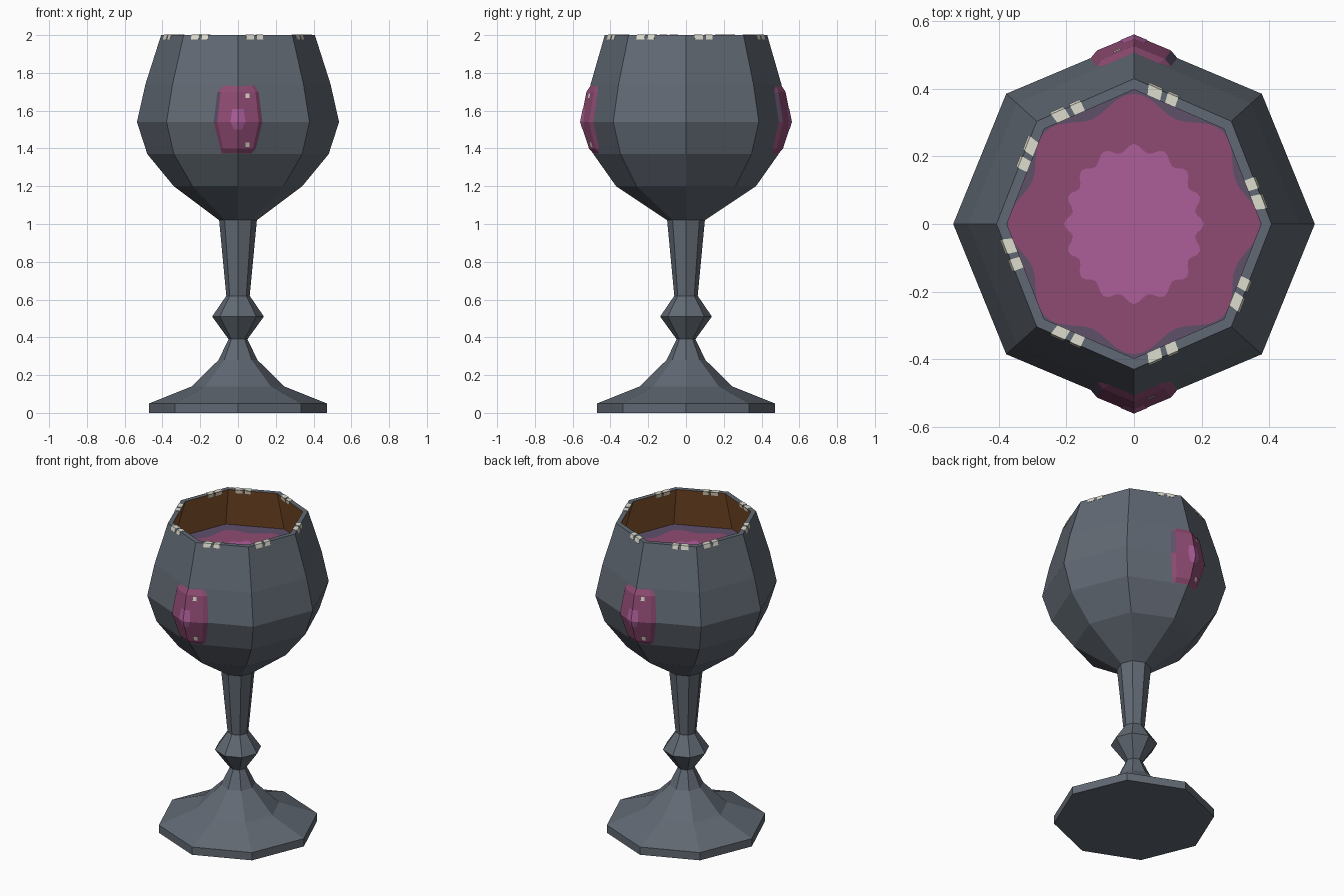
import bpy, bmesh, math
from mathutils import Vector

if "Cube" in bpy.data.objects:
    bpy.data.objects.remove(bpy.data.objects["Cube"])


def mat(name, r, g, b):
    m = bpy.data.materials.new(name)
    lin = [((c / 255 + 0.055) / 1.055) ** 2.4 for c in (r, g, b)]
    m.diffuse_color = (*lin, 1)
    m.use_nodes = True
    m.node_tree.nodes["Principled BSDF"].inputs["Base Color"].default_value = m.diffuse_color
    return m


STONE = mat("grey_stone", 97, 105, 115)
LINING = mat("brown_lining", 138, 87, 46)
LIGHT = mat("light_magenta", 172, 94, 154)
MID = mat("dark_magenta", 143, 75, 115)
EDGE = mat("dusky_purple", 94, 80, 106)
CHIP = mat("pale_chip", 222, 220, 205)


def finish(name, bm, mats):
    me = bpy.data.meshes.new(name)
    bm.to_mesh(me)
    bm.free()
    for m in mats:
        me.materials.append(m)
    ob = bpy.data.objects.new(name, me)
    bpy.context.collection.objects.link(ob)
    return ob


def ring_point(rx, ry, z, k, n=8):
    a = math.tau * k / n
    return Vector((rx * math.cos(a), ry * math.sin(a), z))


def bridge(bm, a, b, mi=0):
    n = len(a)
    for k in range(n):
        f = bm.faces.new((a[k], a[(k + 1) % n], b[(k + 1) % n], b[k]))
        f.material_index = mi


# Goblet body: eight-sided profile (rx, ry, z), last band is the lining
profile = [(.47, .47, 0), (.47, .47, .05), (.245, .245, .14), (.103, .103, .28),
           (.05, .05, .39), (.137, .137, .51), (.062, .062, .62), (.1, .1, 1.02),
           (.34, .37, 1.2), (.48, .49, 1.37), (.535, .545, 1.54), (.49, .505, 1.74),
           (.407, .43, 2.0), (.376, .398, 2.0), (.455, .472, 1.74)]
bm = bmesh.new()
rings = [[bm.verts.new(ring_point(*p, k)) for k in range(8)] for p in profile]
for i in range(len(rings) - 1):
    bridge(bm, rings[i], rings[i + 1], 1 if i == len(rings) - 2 else 0)
bm.faces.new(rings[0][::-1])
finish("goblet_body", bm, [STONE, LINING])

# Liquid: light centre, dark ring, dusky outer ring
bm = bmesh.new()
N, Z = 96, 1.742
inner, middle, outer = [], [], []
for k in range(N):
    a = math.tau * k / N
    r1 = .21 + .012 * math.cos(16 * a) - .015 * math.cos(2 * a)
    r2 = .36 + .025 * math.cos(8 * a)
    inner.append(bm.verts.new((r1 * math.cos(a), r1 * math.sin(a), Z)))
    middle.append(bm.verts.new((r2 * .97 * math.cos(a), r2 * math.sin(a), Z)))
    s, t = divmod(k, N // 8)
    p = ring_point(.455, .472, Z, s).lerp(ring_point(.455, .472, Z, s + 1), t * 8 / N)
    outer.append(bm.verts.new(p))
bm.faces.new(inner)
bridge(bm, middle, inner, 1)
bridge(bm, outer, middle, 2)
finish("liquid", bm, [LIGHT, MID, EDGE])


# Gems wrapped over the front and back bowl creases
def crease(z):
    if z < 1.54:
        return .49 + (z - 1.37) / .17 * .055
    return .545 - (z - 1.54) / .2 * .04


def gem(name, rows, cols, side, mats, rule):
    bm = bmesh.new()
    grid = []
    for z, w, rise in rows:
        row = []
        for c, lift in cols:
            x = c * w
            y = crease(z) - .415 * abs(x) + min(rise, lift)
            row.append(bm.verts.new((-side * x, side * y, z)))
        grid.append(row)
    for i in range(len(rows) - 1):
        for j in range(len(cols) - 1):
            f = bm.faces.new((grid[i][j], grid[i][j + 1], grid[i + 1][j + 1], grid[i + 1][j]))
            f.material_index = rule(i, j)
    finish(name, bm, mats)


gem_rows = [(1.37, .085, -.002), (1.40, .095, .014), (1.54, .13, .014),
            (1.70, .11, .014), (1.735, .085, -.002)]
gem_cols = [(-1, -.002), (-.84, .014), (0, .014), (.84, .014), (1, -.002)]
spot_rows = [(1.50, .02, .016), (1.54, .04, .016), (1.61, .03, .016)]
spot_cols = [(-1, 1), (0, 1), (1, 1)]
for side, label in ((-1, "front"), (1, "back")):
    gem(label + "_gem", gem_rows, gem_cols, side, [MID, EDGE],
        lambda i, j: 1 if j == 0 and i == 2 else 0)
    gem(label + "_gem_glint", spot_rows, spot_cols, side, [LIGHT], lambda i, j: 0)
    # two pale nicks on each gem
    nicks = [(.05, 1.68), (.05, 1.42)]
    bm = bmesh.new()
    for x, z in nicks:
        bm.faces.new([bm.verts.new((-side * (x + dx), side * (crease(z + dz) - .415 * (x + dx) + .017), z + dz))
                      for dx, dz in ((-.01, -.012), (.01, -.012), (.01, .012), (-.01, .012))])
    finish(label + "_gem_nicks", bm, [CHIP])

# Pale chips worn into the rim, two on each side
bm = bmesh.new()
for k in range(8):
    for t, half in ((.22, .07), (.40, .055)):
        if k in (1, 2):
            t = 1 - t
        loops = []
        for u in (t - half, t + half):
            def at(rx, ry, z):
                return bm.verts.new(ring_point(rx, ry, z, k).lerp(ring_point(rx, ry, z, k + 1), u))
            loops.append([at(.416, .439, 1.978), at(.409, .432, 2.002),
                          at(.376, .398, 2.002), at(.380, .402, 1.978)])
        a, b = loops
        bridge(bm, a, b)
        bm.faces.new(a[::-1])
        bm.faces.new(b)
bmesh.ops.recalc_face_normals(bm, faces=bm.faces)
finish("rim_chips", bm, [CHIP])
